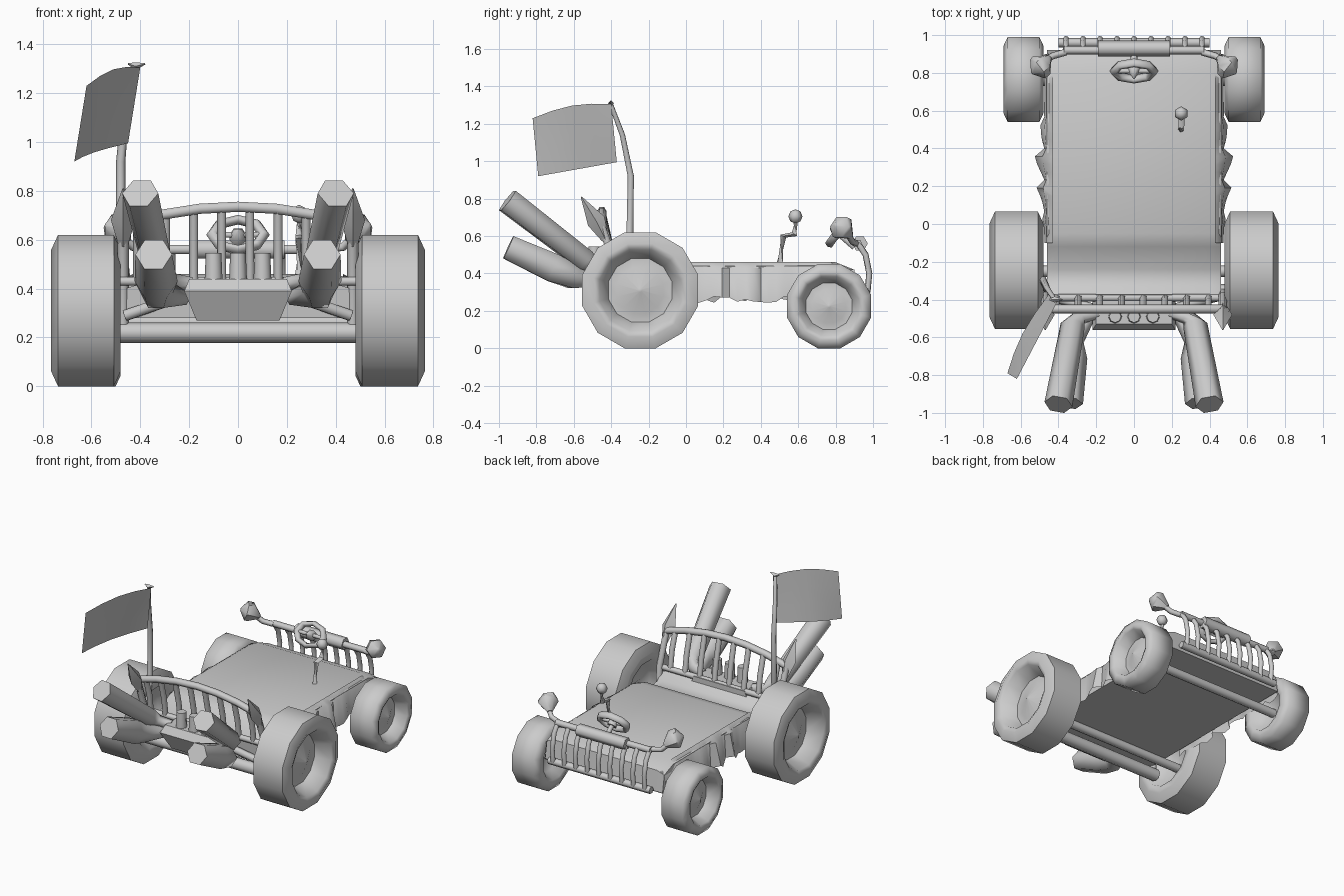
import bpy, bmesh, math, random
from mathutils import Vector

cube = bpy.data.objects.get("Cube")
if cube:
    bpy.data.objects.remove(cube)

shade = (0.6, 0.6, 0.6, 1)
grey = bpy.data.materials.new("plain grey")
grey.use_nodes = True
grey.diffuse_color = shade
grey.node_tree.nodes["Principled BSDF"].inputs["Base Color"].default_value = shade


def finish(name, bm, angle=50):
    bmesh.ops.recalc_face_normals(bm, faces=bm.faces)
    mesh = bpy.data.meshes.new(name)
    bm.to_mesh(mesh)
    bm.free()
    mesh.materials.append(grey)
    ob = bpy.data.objects.new(name, mesh)
    bpy.context.collection.objects.link(ob)
    bpy.ops.object.select_all(action='DESELECT')
    ob.select_set(True)
    bpy.context.view_layer.objects.active = ob
    bpy.ops.object.shade_smooth_by_angle(angle=math.radians(angle))


def bridge(bm, rings, solid=True):
    """Join rows of points with quads; a solid is closed round and capped."""
    rows = [[bm.verts.new(p) for p in ring] for ring in rings]
    for a, b in zip(rows, rows[1:]):
        for i in range(0 if solid else 1, len(a)):
            bm.faces.new((a[i - 1], a[i], b[i], b[i - 1]))
    if solid:
        bm.faces.new(rows[0])
        bm.faces.new(rows[-1])


def loft(name, rings, angle=50):
    bm = bmesh.new()
    bridge(bm, rings)
    finish(name, bm, angle)


def sheet(name, rows, thickness):
    bm = bmesh.new()
    bridge(bm, rows, solid=False)
    bmesh.ops.solidify(bm, geom=bm.faces[:], thickness=thickness)
    finish(name, bm)


def turn(count, offset=0):
    """Unit circle as (cosine, sine) pairs."""
    angles = [math.tau * (k + offset) / count for k in range(count)]
    return [(math.cos(a), math.sin(a)) for a in angles]


def tube(name, points, radii, sides=6, angle=75):
    """Sweep a polygon along points; radii is one number or one per point."""
    pts = [Vector(p) for p in points]
    if not isinstance(radii, list):
        radii = [radii] * len(pts)
    rings = []
    for i, (p, r) in enumerate(zip(pts, radii)):
        d = (pts[min(i + 1, len(pts) - 1)] - pts[max(i - 1, 0)]).normalized()
        up = Vector((0, 0, 1)) if abs(d.z) < 0.9 else Vector((0, 1, 0))
        u = d.cross(up).normalized()
        v = u.cross(d)
        rings.append([p + r * (u * c + v * s) for c, s in turn(sides)])
    loft(name, rings, angle)


def pair(name, points, radii, sides=6, angle=75):
    """A tube on the left and its mirror image on the right."""
    for side, label in ((1, "left_"), (-1, "right_")):
        tube(label + name, [(side * x, y, z) for x, y, z in points], radii, sides, angle)


def crossbar(name, half, y, z, radius, sides=6):
    """A straight tube running across the vehicle."""
    tube(name, [(-half, y, z), (half, y, z)], radius, sides)


def wheel(name, side, y, radius, outer):
    """Lathe a fat tyre with a dished hub around the x axis."""
    inner = 0.48
    profile = [(0.4, 0), (0.3, 0.5), (0, 0.65), (0, 0.8), (0.1, 1), (0.9, 1),
               (1, 0.8), (0.95, 0.7), (0.6, 0.55), (0.6, 0.4), (0.8, 0)]
    rings = []
    for a, r in profile:
        x = side * (inner + a * (outer - inner))
        r = radius * max(r, 0.03) / math.cos(math.pi / 12)
        rings.append([(x, y + r * c, radius + r * s) for c, s in turn(12, 0.5)])
    loft(name, rings, 65)


for side, label in ((1, "left"), (-1, "right")):
    wheel(label + "_big_wheel", side, -0.245, 0.31, 0.765)
    wheel(label + "_small_wheel", side, 0.765, 0.225, 0.69)

# Axles and low cross tube
crossbar("big_axle", 0.6, -0.25, 0.26, 0.03, 8)
crossbar("small_axle", 0.6, 0.76, 0.22, 0.03, 8)
crossbar("low_cross_tube", 0.49, -0.36, 0.22, 0.042, 8)

# Body: side profile with a seat dip, lofted across with softened shoulders
deck = 0.46
outline = [(-0.38, 0.28), (-0.39, 0.42), (-0.33, 0.37), (-0.24, 0.35), (-0.12, 0.44),
           (-0.05, deck), (0.8, deck), (0.9, 0.42), (0.92, 0.28)]
loft("body", [[(x, y, z - (0.02 if abs(x) > 0.4 and z > 0.3 else 0)) for y, z in outline]
              for x in (-0.46, -0.4, 0, 0.4, 0.46)])

# Ragged cloth skirts: saw-tooth folds that are widest near the middle
random.seed(4)
for side, label in ((1, "left"), (-1, "right")):
    rows = [[], [], []]
    for i in range(25):
        y = i / 24 - 0.1
        fold = (i % 4) / 3 * 0.06 * max(0, 1 - abs(y - 0.3) * 3)
        top = deck if y < 0.8 else 0.42
        rows[0].append((side * 0.43, y, top))
        rows[1].append((side * (0.465 + fold * 0.4), y, top - 0.03))
        rows[2].append((side * (0.475 + fold), y, random.uniform(0.24, 0.28)))
    sheet(label + "_cloth_skirt", rows, 0.005)


# Exhaust end fence: arched rail, base rail, slats and spear posts
def arch(x):
    return x, -0.45, 0.735 - x * x / 3


tube("fence_top_rail", [arch(0.47 * i / 3) for i in range(-3, 4)], 0.024)
crossbar("fence_base_rail", 0.48, -0.39, 0.43, 0.02)
for i in range(8):
    x = i * 0.115 - 0.41
    tube("fence_slat", [(x, -0.39, 0.42), (x, -0.41, 0.56), arch(x)], 0.02, 5)
pair("corner_post", [(0.47, -0.36, 0.22), (0.47, -0.38, 0.45), (0.47, -0.45, 0.65)], 0.023)
pair("spear_head", [(0.47, -0.43, 0.58), (0.47, -0.48, 0.68), (0.47, -0.56, 0.81)],
     [0.02, 0.05, 0.003], 4, 35)
pair("side_strut", [(0.2, -0.45, 0.38), (0.46, -0.38, 0.29)], 0.025)

# Engine box with three stacks
loft("engine_box", [[(-w, -0.37, z), (w, -0.37, z), (w, y, z), (-w, y, z)]
                    for w, y, z in ((0.17, -0.5, 0.27), (0.22, -0.56, 0.39), (0.2, -0.53, 0.44))], 30)
for x in (-0.1, 0, 0.1):
    tube("engine_stack", [(x, -0.49, 0.4), (x, -0.49, 0.545)], [0.038, 0.032], 8)

# Flared exhausts, an upper and a lower pair
pair("upper_exhaust", [(0.19, -0.47, 0.42), (0.28, -0.49, 0.43), (0.325, -0.54, 0.47), (0.4, -0.955, 0.79)],
     [0.03, 0.04, 0.065, 0.075])
pair("lower_exhaust", [(0.22, -0.46, 0.36), (0.33, -0.6, 0.38), (0.335, -0.71, 0.43), (0.345, -0.95, 0.54)],
     [0.03, 0.07, 0.088, 0.075])

# Grille at the steering end
crossbar("grille_top_rail", 0.37, 0.92, 0.56, 0.022)
crossbar("grille_low_rail", 0.4, 0.96, 0.3, 0.025)
crossbar("grille_crest", 0.19, 0.93, 0.56, 0.042)
for i in range(-4, 5):
    x = i * 0.09
    tube("grille_slat", [(x, 0.97, 0.3), (x, 0.98, 0.4), (x, 0.96, 0.5), (x, 0.92, 0.56)], 0.017, 5)

# Lamps on bent stalks
pair("lamp_stalk", [(0.36, 0.91, 0.56), (0.43, 0.89, 0.57), (0.48, 0.86, 0.62)], 0.018)
pair("lamp_head", [(0.45, 0.88, 0.6), (0.49, 0.84, 0.64), (0.51, 0.82, 0.65), (0.54, 0.8, 0.66)],
     [0.018, 0.066, 0.064, 0.01], 6, 50)

# Steering wheel with spokes, hub and column
bpy.ops.mesh.primitive_torus_add(major_segments=8, minor_segments=6, major_radius=0.105, minor_radius=0.025,
                                 location=(0, 0.81, 0.62), rotation=(math.radians(55), 0, 0))
ring = bpy.context.object
ring.name = "steering_ring"
ring.scale.y = 0.72
ring.data.materials.append(grey)
bpy.ops.object.shade_smooth_by_angle(angle=math.radians(70))
crossbar("steering_spoke", 0.1, 0.81, 0.62, 0.013)
tube("steering_hub", [(0, 0.83, 0.6), (0, 0.81, 0.62), (0, 0.77, 0.64)], [0.035, 0.035, 0.004])
tube("steering_column", [(0, 0.82, 0.61), (0, 0.9, 0.54)], 0.018)

# Cranked gear lever
tube("lever", [(0.25, 0.5, 0.45), (0.25, 0.52, 0.6), (0.25, 0.58, 0.61), (0.25, 0.59, 0.7)], 0.018, 5)
bpy.ops.mesh.primitive_uv_sphere_add(segments=6, ring_count=4, radius=0.038, location=(0.25, 0.585, 0.705))
knob = bpy.context.object
knob.name = "lever_knob"
knob.data.materials.append(grey)
bpy.ops.object.shade_smooth_by_angle(angle=math.radians(70))

# Flag: bent pole, finial and a twisted, billowing sheet
tube("flag_pole", [(-0.46, -0.35, 0.42), (-0.48, -0.3, 0.62), (-0.48, -0.295, 0.92),
                   (-0.46, -0.34, 1.14), (-0.42, -0.4, 1.3)], [0.021, 0.021, 0.019, 0.016, 0.013])
tube("flag_finial", [(-0.45, -0.4, 1.32), (-0.42, -0.4, 1.31), (-0.38, -0.4, 1.32)], [0.003, 0.016, 0.003], 4)


def flag_point(across, down):
    bulge = math.sin(math.pi * across)
    x = -0.4 - 0.22 * across - 0.05 * down - 0.03 * bulge * down
    y = -0.4 - 0.42 * across + 0.03 * down
    z = 1.305 - 0.31 * down - 0.075 * across + 0.03 * bulge * (1 - down)
    return x, y, z


sheet("flag_cloth", [[flag_point(a / 4, d / 3) for a in range(5)] for d in range(4)], 0.012)
